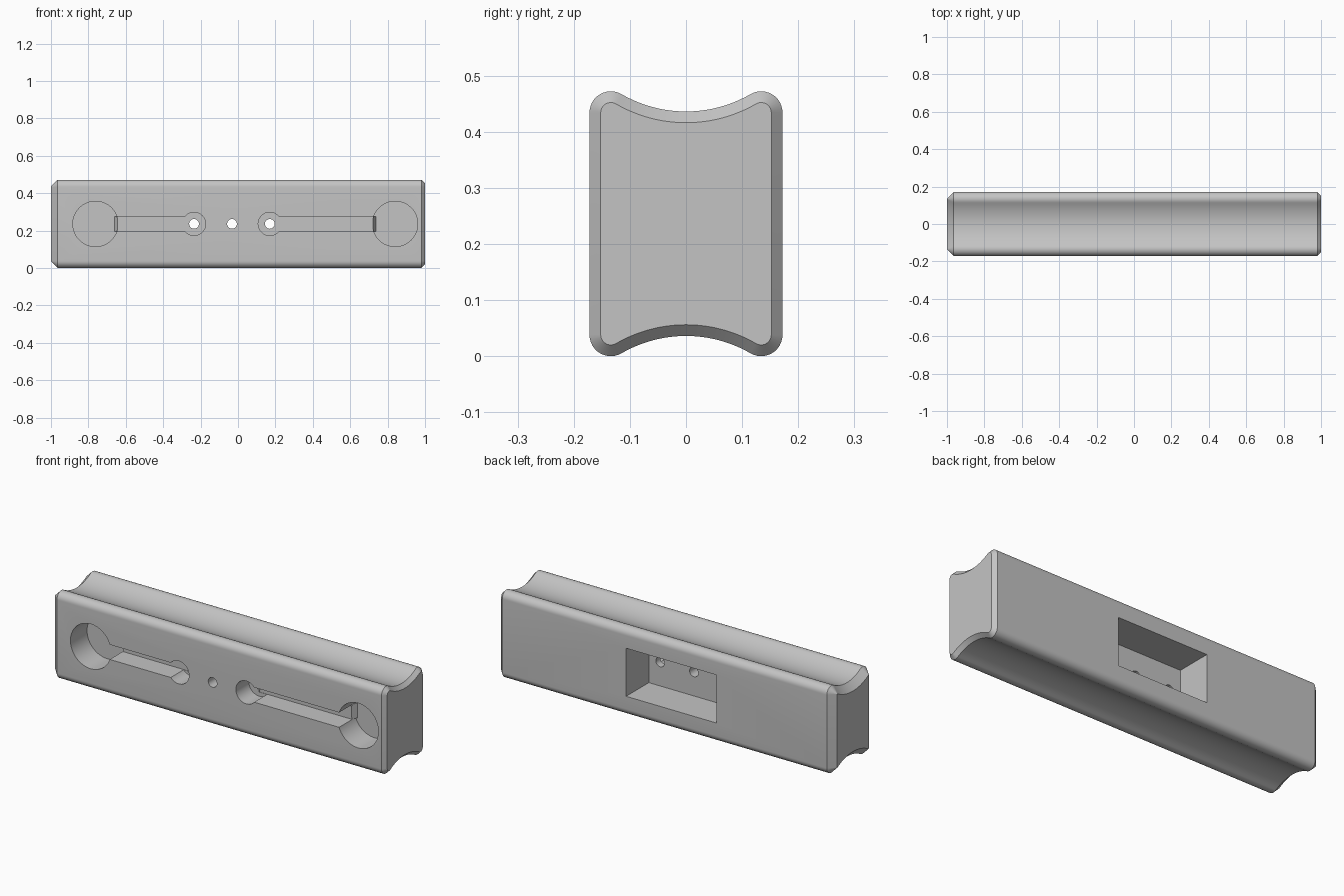
import bpy, bmesh, math
from mathutils import Matrix, Vector

cube = bpy.data.objects.get("Cube")
if cube:
    bpy.data.objects.remove(cube, do_unlink=True)

grey = bpy.data.materials.new("light_grey")
grey.use_nodes = True
colour = (0.55, 0.55, 0.55, 1)
grey.diffuse_color = colour
grey.node_tree.nodes["Principled BSDF"].inputs["Base Color"].default_value = colour

MID = 0.236             # mid height
FRONT, BACK = -0.172, 0.172
SLOT_FLOOR, BORE_FLOOR, POCKET_FLOOR = -0.06, -0.03, -0.022


def make_object(name, bm):
    bmesh.ops.recalc_face_normals(bm, faces=bm.faces)
    mesh = bpy.data.meshes.new(name)
    bm.to_mesh(mesh)
    bm.free()
    mesh.materials.append(grey)
    obj = bpy.data.objects.new(name, mesh)
    bpy.context.collection.objects.link(obj)
    return obj


def box(name, x0, x1, y0, y1, z0, z1):
    bm = bmesh.new()
    bmesh.ops.create_cube(bm, size=1)
    size = Matrix.Diagonal((x1 - x0, y1 - y0, z1 - z0, 1))
    centre = Vector((x0 + x1, y0 + y1, z0 + z1)) / 2
    bm.transform(Matrix.Translation(centre) @ size)
    return make_object(name, bm)


def bore(name, x, radius, y0, y1, sides=48):
    bm = bmesh.new()
    bmesh.ops.create_cone(bm, cap_ends=True, segments=sides,
                          radius1=radius, radius2=radius, depth=y1 - y0)
    bm.transform(Matrix.Translation((x, (y0 + y1) / 2, MID))
                 @ Matrix.Rotation(math.pi / 2, 4, 'X'))
    return make_object(name, bm)


def section(inset):
    """Outline with round corners and a tangent hollow above and below."""
    cy, cz, r, big = 0.134, 0.198, 0.038, 0.229
    meet = math.atan2(cy, big + 0.002)
    quarter = []
    for i in range(13):
        a = (math.pi / 2 + meet) * i / 12
        quarter.append((cy + (r - inset) * math.cos(a), cz + (r - inset) * math.sin(a)))
    for i in range(1, 13):
        a = meet * (1 - i / 12)
        quarter.append(((big + inset) * math.sin(a),
                        cz + 0.002 + big - (big + inset) * math.cos(a)))
    half = quarter + [(-y, z) for y, z in reversed(quarter[:-1])]
    return half + [(-y, -z) for y, z in half]


# Body with a wider chamfer on one end than on the other
bm = bmesh.new()
rings = []
for x, inset in ((-1, 0.036), (-0.964, 0), (0.98, 0), (1, 0.02)):
    rings.append([bm.verts.new((x, y, MID + z)) for y, z in section(inset)])
for a, b in zip(rings, rings[1:]):
    for i in range(len(a)):
        j = (i + 1) % len(a)
        bm.faces.new((a[i], a[j], b[j], b[i]))
bm.faces.new(rings[0])
bm.faces.new(rings[-1])
body = make_object("grip_body", bm)

# Cutters: rear pocket, large bores, slots, counterbores and through holes
CENTRE = -0.032
cutters = [box("pocket_cutter", CENTRE - 0.27, CENTRE + 0.27,
               POCKET_FLOOR, BACK + 0.1, MID - 0.13, MID + 0.13)]
wedges = []
for side, large, small in ((-1, -0.762, -0.235), (1, 0.84, 0.17)):
    cutters.append(bore("large_bore_cutter", large, 0.121, FRONT - 0.1, BORE_FLOOR, 64))
    cutters.append(box("slot_cutter", min(large, small), max(large, small),
                       FRONT - 0.1, SLOT_FLOOR, MID - 0.04, MID + 0.04))
    cutters.append(bore("counterbore_cutter", small, 0.062, FRONT - 0.1, SLOT_FLOOR - 0.002))
    # Steep ramp from the slot floor to the large bore floor
    edge = large - side * 0.119
    outline = ((edge - side * 0.02, SLOT_FLOOR), (edge, SLOT_FLOOR),
               (edge + side * 0.022, BORE_FLOOR + 0.01), (edge - side * 0.02, BORE_FLOOR + 0.01))
    bm = bmesh.new()
    face = bm.faces.new([bm.verts.new((x, y, MID - 0.04)) for x, y in outline])
    out = bmesh.ops.extrude_face_region(bm, geom=[face])
    bmesh.ops.translate(bm, vec=(0, 0, 0.08),
                        verts=[v for v in out["geom"] if isinstance(v, bmesh.types.BMVert)])
    wedges.append(make_object("ramp_piece", bm))
for x in (-0.235, CENTRE, 0.17):
    cutters.append(bore("through_hole_cutter", x, 0.026, FRONT - 0.1, 0.1, 32))

for tool in cutters + wedges:
    mod = body.modifiers.new(tool.name, 'BOOLEAN')
    mod.operation = 'UNION' if tool in wedges else 'DIFFERENCE'
    mod.solver = 'EXACT'
    mod.object = tool

# Bake the cuts and drop the helpers
bpy.context.view_layer.update()
baked = bpy.data.meshes.new_from_object(
    body.evaluated_get(bpy.context.evaluated_depsgraph_get()))
body.modifiers.clear()
body.data = baked
baked.materials.clear()
baked.materials.append(grey)
for poly in baked.polygons:
    poly.material_index = 0
for tool in cutters + wedges:
    bpy.data.objects.remove(tool, do_unlink=True)

bpy.ops.object.select_all(action='DESELECT')
body.select_set(True)
bpy.context.view_layer.objects.active = body
bpy.ops.object.shade_smooth_by_angle(angle=math.radians(25))
